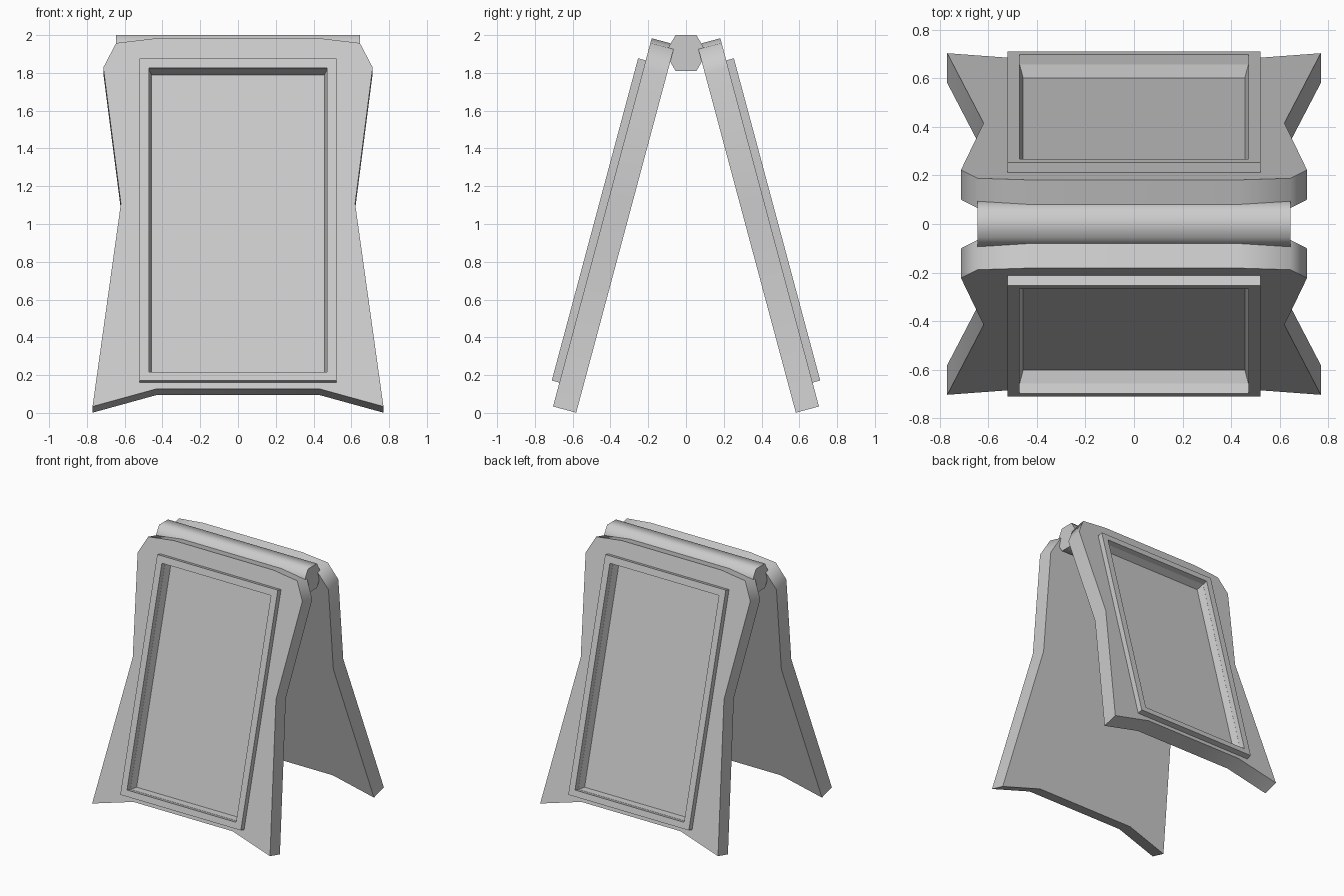
import bpy, bmesh
from math import radians, sin, cos, pi
from mathutils import Matrix, Vector

if "Cube" in bpy.data.objects:
    bpy.data.objects.remove(bpy.data.objects["Cube"])

TILT = Matrix.Translation((0, -0.704, 0.034)) @ Matrix.Rotation(radians(-15), 4, 'X')
FLIP = Matrix.Rotation(pi, 4, 'Z')


def loft(name, loops, closed=False):
    """Skin a list of equal-length point loops; cap the ends unless closed."""
    bm = bmesh.new()
    rings = [[bm.verts.new(p) for p in loop] for loop in loops]
    n = len(rings[0])
    pairs = list(zip(rings, rings[1:]))
    if closed:
        pairs.append((rings[-1], rings[0]))
    else:
        bm.faces.new(rings[0])
        bm.faces.new(rings[-1])
    for a, b in pairs:
        for i in range(n):
            j = (i + 1) % n
            bm.faces.new((a[i], a[j], b[j], b[i]))
    bmesh.ops.recalc_face_normals(bm, faces=bm.faces)
    mesh = bpy.data.meshes.new(name)
    bm.to_mesh(mesh)
    bm.free()
    ob = bpy.data.objects.new(name, mesh)
    bpy.context.collection.objects.link(ob)
    return ob


def select(ob):
    bpy.ops.object.select_all(action='DESELECT')
    ob.select_set(True)
    bpy.context.view_layer.objects.active = ob


def smooth(ob, angle):
    select(ob)
    bpy.ops.object.shade_smooth_by_angle(angle=radians(angle))


def rect(y, half, z0, z1):
    return [(-half, y, z0), (half, y, z0), (half, y, z1), (-half, y, z1)]


# Waisted board: half outline mirrored, then given thickness
half = [(0.43, 0.097), (0.77, 0.0), (0.62, 1.112), (0.713, 1.858), (0.645, 1.992), (0.43, 2.018)]
outline = half + [(-x, z) for x, z in reversed(half)]
board = loft("front_board", [[(x, y, z) for x, z in outline] for y in (0, 0.127)])

# Tapered recess cut into the board
cutter = loft("recess_cutter", [rect(-0.02, 0.4765, 0.174, 1.85), rect(0.055, 0.457, 0.193, 1.832)])
cutter.hide_render = True
mod = board.modifiers.new("recess", 'BOOLEAN')
mod.operation = 'DIFFERENCE'
mod.solver = 'EXACT'
mod.object = cutter
select(board)
bpy.ops.object.modifier_apply(modifier=mod.name)
bpy.data.objects.remove(cutter)
smooth(board, 62)

# Raised frame around the recess
outer, inner = (0.522, 0.131, 1.897), (0.472, 0.178, 1.845)
frame = loft("front_frame", [rect(-0.042, *outer), rect(-0.042, *inner),
                             rect(0, *inner), rect(0, *outer)], closed=True)

# Lean the front half and repeat it at the back
for ob in (board, frame):
    ob.matrix_world = TILT
    back = bpy.data.objects.new(ob.name.replace("front", "back"), ob.data)
    bpy.context.collection.objects.link(back)
    back.matrix_world = FLIP @ TILT

# Six-sided hinge bar along the top
R = 0.11
hinge = loft("hinge_bar", [[(x, R * cos(k * pi / 3), 1.905 + R * sin(k * pi / 3)) for k in range(6)]
                           for x in (-0.645, 0.645)])
smooth(hinge, 65)
